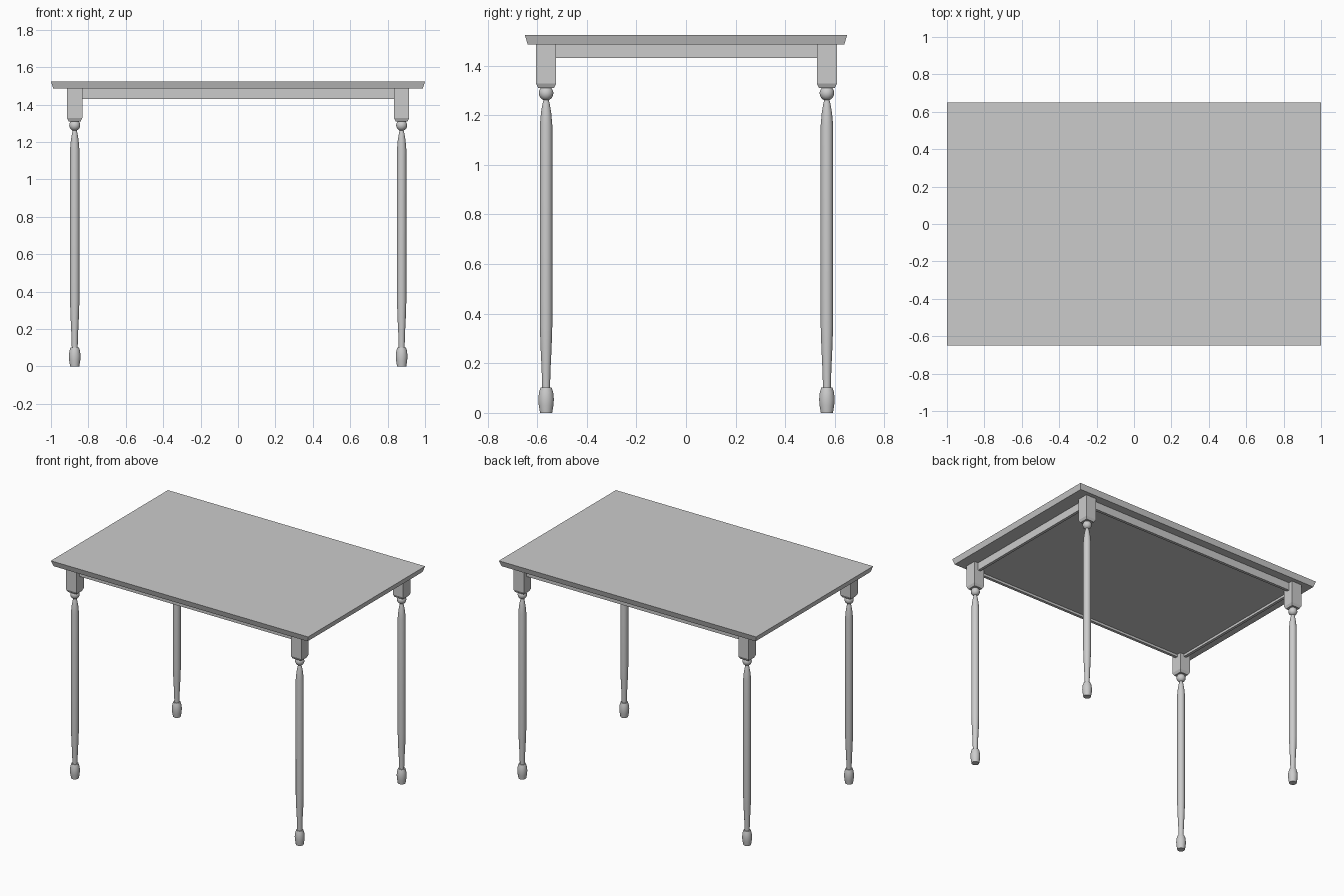
import bpy, bmesh, math

if "Cube" in bpy.data.objects:
    bpy.data.objects.remove(bpy.data.objects["Cube"])

LEG_X, LEG_Y = 0.874, 0.566
SHIFT_X, SHIFT_Y = 0.001, 0.002      # legs and rails sit a hair off centre
TOP_Z, UNDER_Z, RAIL_Z = 1.524, 1.485, 1.43


def make_object(name, bm):
    bmesh.ops.recalc_face_normals(bm, faces=bm.faces[:])
    mesh = bpy.data.meshes.new(name)
    bm.to_mesh(mesh)
    bm.free()
    obj = bpy.data.objects.new(name, mesh)
    bpy.context.collection.objects.link(obj)
    return obj


def stack(name, rings, loc=(0, 0, 0), smooth=None):
    """Closed solid skinned through a list of (outline points, z) rings."""
    bm = bmesh.new()
    loops = [[bm.verts.new((x, y, z)) for x, y in pts] for pts, z in rings]
    for a, b in zip(loops, loops[1:]):
        for i in range(len(a)):
            j = (i + 1) % len(a)
            bm.faces.new((a[i], a[j], b[j], b[i]))
    bm.faces.new(loops[0][::-1])
    bm.faces.new(loops[-1])
    obj = make_object(name, bm)
    obj.location = loc
    if smooth:
        bpy.ops.object.select_all(action='DESELECT')
        obj.select_set(True)
        bpy.context.view_layer.objects.active = obj
        bpy.ops.object.shade_smooth_by_angle(angle=math.radians(smooth))
    return obj


def rect(hx, hy):
    return [(-hx, -hy), (hx, -hy), (hx, hy), (-hx, hy)]


def circle(r, n=16):
    return [(r * math.cos(2 * math.pi * (i + 0.5) / n),
             r * math.sin(2 * math.pi * (i + 0.5) / n)) for i in range(n)]


def turned(name, profile, loc):
    return stack(name, [(circle(r), z) for r, z in profile], loc, 30)


# Tabletop with undercut edge
stack("tabletop", [(rect(0.988, 0.638), UNDER_Z), (rect(1.0, 0.65), TOP_Z)])

# Apron rails between the corner blocks
for side, s in (("front", -1), ("back", 1)):
    r = rect(LEG_X - 0.035, 0.01)
    stack(side + "_apron", [(r, RAIL_Z), (r, UNDER_Z)],
          (SHIFT_X, s * LEG_Y + SHIFT_Y, 0))
for side, s in (("left", -1), ("right", 1)):
    r = rect(0.01, LEG_Y - 0.035)
    stack(side + "_apron", [(r, RAIL_Z), (r, UNDER_Z)],
          (s * LEG_X + SHIFT_X, SHIFT_Y, 0))

# Recessed panel closing the underside inside the rails
r = rect(LEG_X - 0.01, LEG_Y - 0.01)
stack("under_panel", [(r, 1.447), (r, UNDER_Z)], (SHIFT_X, SHIFT_Y, 0))

# Turned profiles as (radius, height)
FOOT = [(0.025, 0), (0.030, 0.03), (0.032, 0.055), (0.029, 0.083), (0.023, 0.102)]
SHAFT = [(0.016, 0.10), (0.0185, 0.18), (0.0225, 0.26), (0.0255, 0.35),
         (0.0255, 1.16), (0.021, 1.21), (0.015, 1.245), (0.010, 1.265)]
BALL = [(0.03 * math.sin(math.pi * t / 10), 1.289 - 0.03 * math.cos(math.pi * t / 10))
        for t in range(1, 10)]

# Four legs: foot, shaft, ball and square corner block
for fb, sy in (("front", -1), ("back", 1)):
    for lr, sx in (("left", -1), ("right", 1)):
        loc = (sx * LEG_X + SHIFT_X, sy * LEG_Y + SHIFT_Y, 0)
        tag = f"{fb}_{lr}_"
        turned(tag + "foot", FOOT, loc)
        turned(tag + "leg_shaft", SHAFT, loc)
        turned(tag + "leg_ball", BALL, loc)
        stack(tag + "corner_block",
              [(rect(0.032, 0.032), 1.31), (rect(0.0405, 0.0405), 1.328),
               (rect(0.0405, 0.0405), UNDER_Z)], loc)
